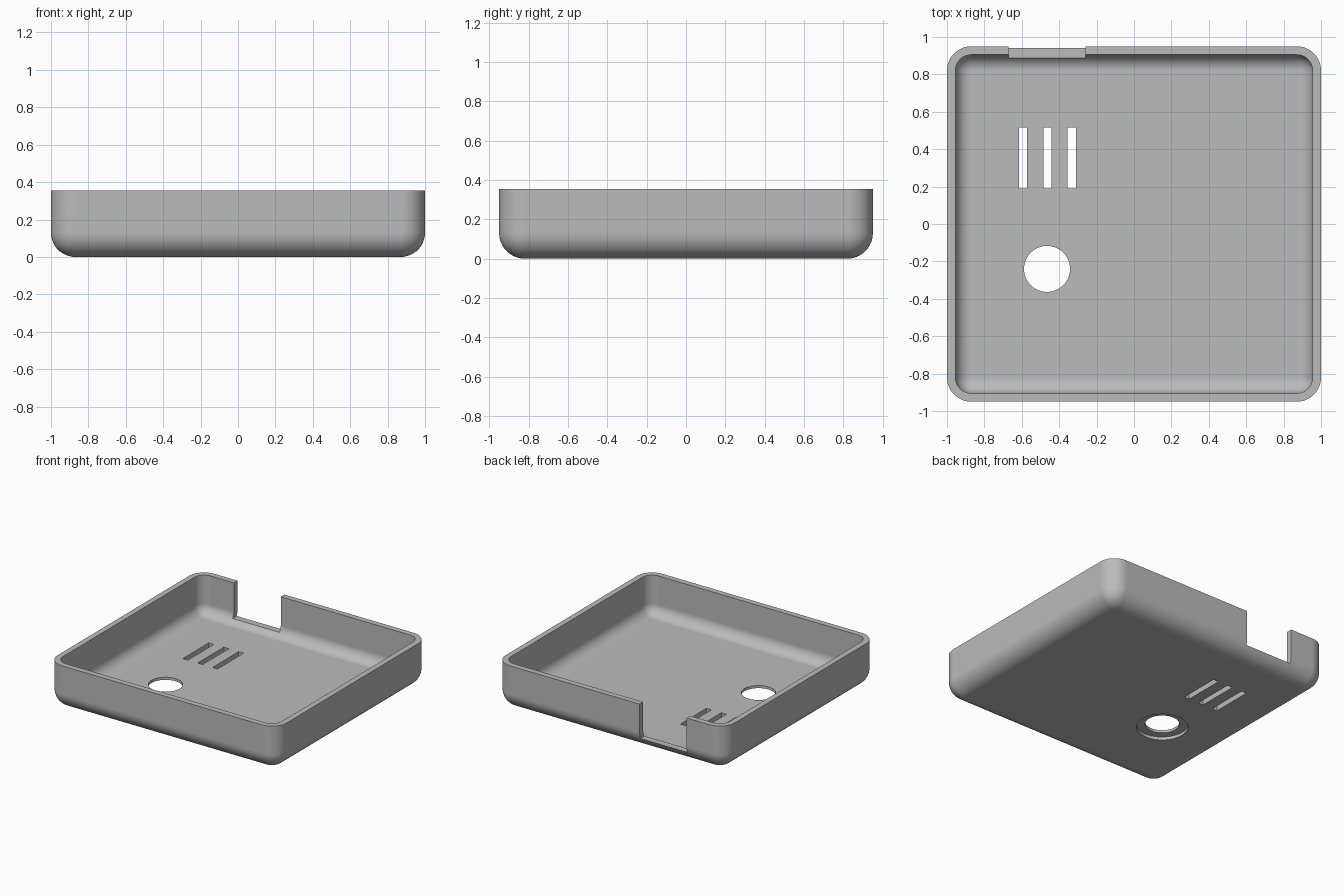
import bpy, bmesh, math
from mathutils import Matrix

if "Cube" in bpy.data.objects:
    bpy.data.objects.remove(bpy.data.objects["Cube"], do_unlink=True)

HALF_X, HALF_Y, HEIGHT = 1.0, 0.95, 0.355
WALL, RADIUS = 0.045, 0.13

grey = bpy.data.materials.new("plain grey")
grey.use_nodes = True
colour = (0.5, 0.5, 0.5, 1)
grey.diffuse_color = colour
grey.node_tree.nodes["Principled BSDF"].inputs["Base Color"].default_value = colour


def finish(name, bm):
    mesh = bpy.data.meshes.new(name)
    bm.to_mesh(mesh)
    bm.free()
    mesh.materials.append(grey)
    obj = bpy.data.objects.new(name, mesh)
    bpy.context.collection.objects.link(obj)
    return obj


def box(name, x0, x1, y0, y1, z0, z1, radius=0):
    """Box whose upright and bottom edges can be rounded."""
    bm = bmesh.new()
    bmesh.ops.create_cube(bm, size=1)
    bmesh.ops.scale(bm, vec=(x1 - x0, y1 - y0, z1 - z0), verts=bm.verts)
    bmesh.ops.translate(bm, vec=((x0 + x1) / 2, (y0 + y1) / 2, (z0 + z1) / 2), verts=bm.verts)
    if radius:
        edges = [e for e in bm.edges if min(v.co.z for v in e.verts) < z0 + 0.001]
        bmesh.ops.bevel(bm, geom=edges, offset=radius, offset_type='OFFSET',
                        segments=12, profile=0.5, affect='EDGES')
    return finish(name, bm)


def cylinder(name, x, y, z0, z1, radius):
    bm = bmesh.new()
    bmesh.ops.create_cone(bm, cap_ends=True, segments=64, radius1=radius, radius2=radius,
                          depth=z1 - z0, matrix=Matrix.Translation((x, y, (z0 + z1) / 2)))
    return finish(name, bm)


# Open tray: rounded outer body and its concentric hollow
tray = box("tray_shell", -HALF_X, HALF_X, -HALF_Y, HALF_Y, 0, HEIGHT, RADIUS)
ix, iy = HALF_X - WALL, HALF_Y - WALL
cutters = [box("hollow_cutter", -ix, ix, -iy, iy, WALL, HEIGHT + 0.2, RADIUS - WALL)]

# Cable notch in the back wall
cutters.append(box("notch_cutter", -0.67, -0.26, 0.8, 1.1, 0.08, HEIGHT + 0.3))

# Three vent slots in the floor
for x in (-0.593, -0.463, -0.333):
    cutters.append(box("slot_cutter", x - 0.022, x + 0.022, 0.19, 0.515, -0.1, 0.1))

# Round hole with a shallow wider recess underneath
cutters.append(cylinder("hole_cutter", -0.465, -0.24, -0.1, 0.1, 0.123))
cutters.append(cylinder("recess_cutter", -0.465, -0.24, -0.1, 0.024, 0.184))

bpy.context.view_layer.objects.active = tray
for cutter in cutters:
    cutter.hide_render = True
    mod = tray.modifiers.new("cut", 'BOOLEAN')
    mod.operation, mod.solver, mod.object = 'DIFFERENCE', 'EXACT', cutter
    bpy.ops.object.modifier_apply(modifier=mod.name)
    bpy.data.objects.remove(cutter, do_unlink=True)

# Smooth rounds with crisp rims
bpy.ops.object.select_all(action='DESELECT')
tray.select_set(True)
bpy.ops.object.shade_smooth_by_angle(angle=math.radians(30))
weighted = tray.modifiers.new("weighted_normals", 'WEIGHTED_NORMAL')
weighted.keep_sharp = True
